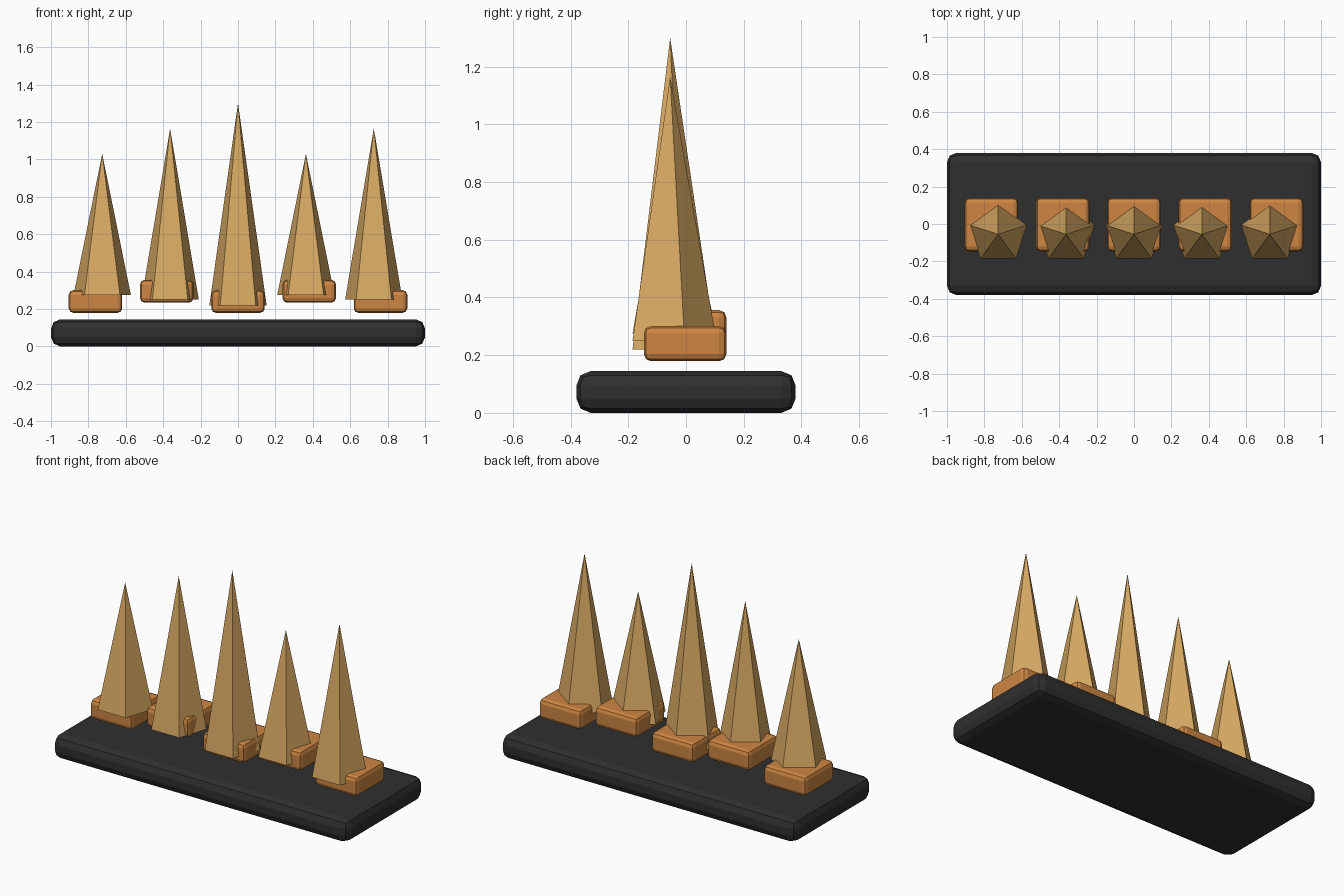
import bpy

cube = bpy.data.objects.get("Cube")
if cube:
    bpy.data.objects.remove(cube, do_unlink=True)


def make_material(name, rgb):
    mat = bpy.data.materials.new(name)
    mat.use_nodes = True
    mat.diffuse_color = (*rgb, 1)
    mat.node_tree.nodes["Principled BSDF"].inputs["Base Color"].default_value = (*rgb, 1)
    return mat


charcoal = make_material("charcoal", (0.028, 0.028, 0.028))
copper = make_material("copper_orange", (0.62, 0.24, 0.055))
tan = make_material("tan_gold", (0.69, 0.40, 0.125))


def rounded_box(name, centre, size, bevel, mat):
    bpy.ops.mesh.primitive_cube_add(size=1, location=centre)
    ob = bpy.context.object
    ob.name = name
    ob.scale = size
    bpy.ops.object.transform_apply(location=False, rotation=False, scale=True)
    mod = ob.modifiers.new("rounded_edges", "BEVEL")
    mod.width = bevel
    mod.segments = 2
    ob.data.materials.append(mat)
    return ob


def spike(name, x, y, z_low, z_high, radius):
    # five-sided pyramid with one corner pointing to the back
    bpy.ops.mesh.primitive_cone_add(
        vertices=5, radius1=radius, radius2=0, depth=z_high - z_low,
        location=(x, y, (z_low + z_high) / 2))
    ob = bpy.context.object
    ob.name = name
    ob.data.materials.append(tan)
    return ob


# Base slab
rounded_box("base_slab", (0, 0, 0.0725), (2, 0.76, 0.145), 0.05, charcoal)

# Row of blocks, every second one raised
for i in range(5):
    z = 0.24 + 0.055 * (i % 2)
    rounded_box(f"block_{i + 1}", ((i - 2) * 0.381, -0.003, z),
                (0.286, 0.286, 0.122), 0.025, copper)

# Row of spikes: short, medium and tall
heights = {"short": (0.275, 1.03), "medium": (0.25, 1.165), "tall": (0.22, 1.30)}
for i, kind in enumerate(("short", "medium", "tall", "short", "medium")):
    low, high = heights[kind]
    spike(f"{kind}_spike_{i + 1}", (i - 2) * 0.363, -0.055, low, high, 0.161)
